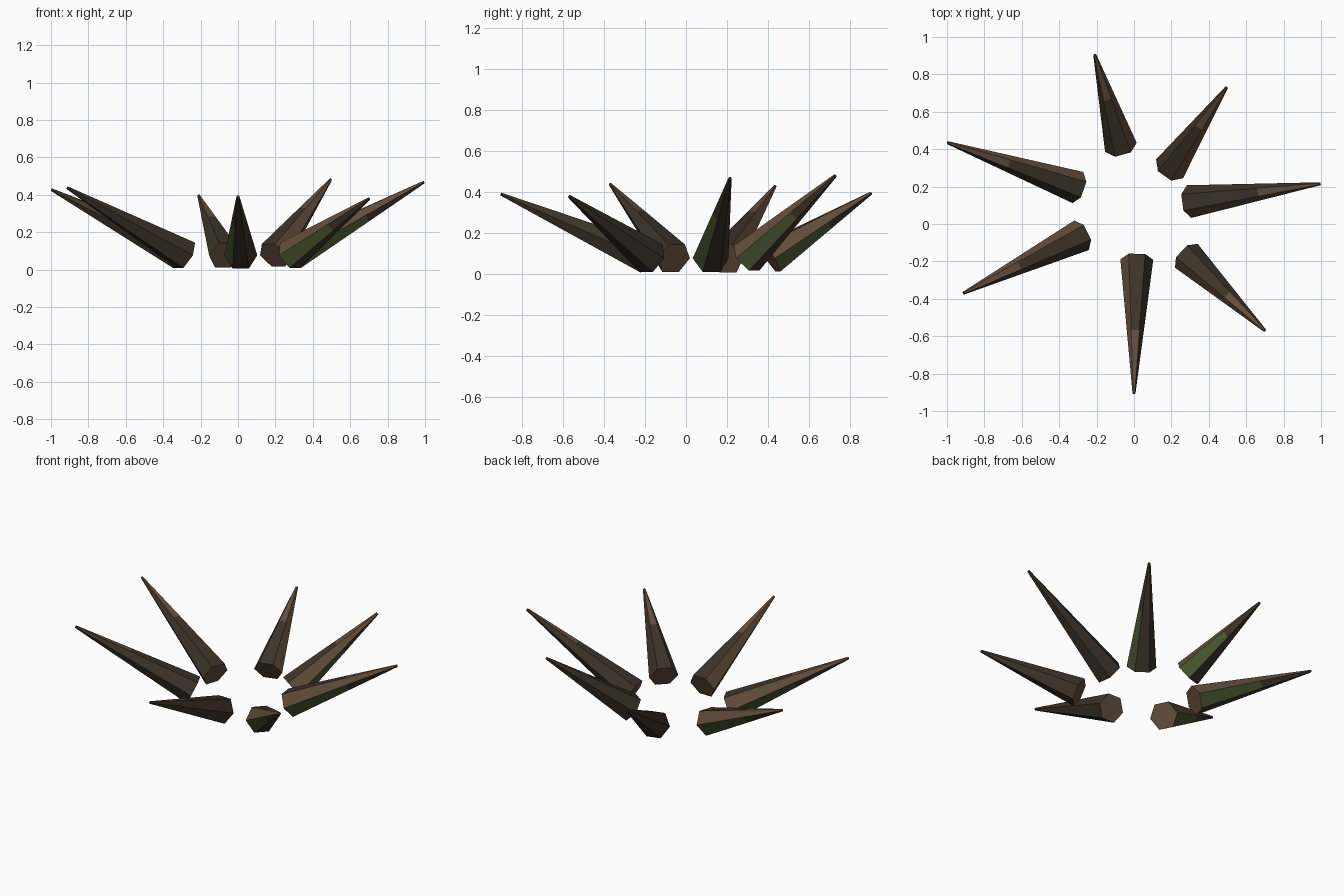
import bpy, bmesh, math
from mathutils import Vector

if "Cube" in bpy.data.objects:
    bpy.data.objects.remove(bpy.data.objects["Cube"])


def srgb(r, g, b):
    return [((c / 255 + 0.055) / 1.055) ** 2.4 for c in (r, g, b)] + [1.0]


def material(name, rgb):
    m = bpy.data.materials.new(name)
    m.diffuse_color = srgb(*rgb)
    m.use_nodes = True
    m.node_tree.nodes["Principled BSDF"].inputs["Base Color"].default_value = m.diffuse_color
    return m


MATS = [material("dark bark brown", (61, 51, 40)),
        material("light bark brown", (99, 77, 59)),
        material("moss green", (72, 85, 47))]
DARK, LIGHT, GREEN = 0, 1, 2

# side order: upper right, top, upper left, lower left, bottom, lower right
LOWER = [LIGHT, DARK, DARK, DARK, DARK, GREEN]
UPPER = [LIGHT, LIGHT, DARK, DARK, DARK, DARK]
SIDES, RADIUS, TIP_RADIUS, BREAK = 6, 0.088, 0.008, 0.55


def spike(name, base, tip):
    base, tip = Vector(base), Vector(tip)
    axis = (tip - base).normalized()
    right = axis.cross(Vector((0, 0, 1))).normalized()
    up = right.cross(axis)
    bm = bmesh.new()
    # hexagonal rings at the base, the colour break and the tip
    rings = []
    for t in (0.0, BREAK, 1.0):
        r = RADIUS + (TIP_RADIUS - RADIUS) * t
        c = base.lerp(tip, t)
        rings.append([bm.verts.new(c + r * (math.cos(a) * right + math.sin(a) * up))
                      for a in (math.tau * k / SIDES for k in range(SIDES))])
    for lo, hi, cols in ((rings[0], rings[1], LOWER), (rings[1], rings[2], UPPER)):
        for k in range(SIDES):
            n = (k + 1) % SIDES
            bm.faces.new((lo[k], lo[n], hi[n], hi[k])).material_index = cols[k]
    bm.faces.new(rings[0]).material_index = LIGHT   # cut end
    bm.faces.new(rings[2]).material_index = DARK    # blunt point
    bmesh.ops.recalc_face_normals(bm, faces=bm.faces)
    me = bpy.data.meshes.new(name)
    bm.to_mesh(me)
    bm.free()
    for m in MATS:
        me.materials.append(m)
    bpy.context.collection.objects.link(bpy.data.objects.new(name, me))


# ring of outward-leaning spikes: base centre (x, y), tip (x, y, z)
Z = 0.076
for i, (bx, by, tip) in enumerate([
        (-0.07, 0.41, (-0.21, 0.905, 0.395)),
        (0.19, 0.295, (0.495, 0.73, 0.48)),
        (0.295, 0.12, (0.995, 0.215, 0.468)),
        (0.28, -0.17, (0.70, -0.57, 0.378)),
        (0.015, -0.19, (0.0, -0.905, 0.39)),
        (-0.28, -0.06, (-0.912, -0.37, 0.437)),
        (-0.30, 0.195, (-0.997, 0.435, 0.427))]):
    spike(f"spike_{i + 1}", (bx, by, Z), tip)
